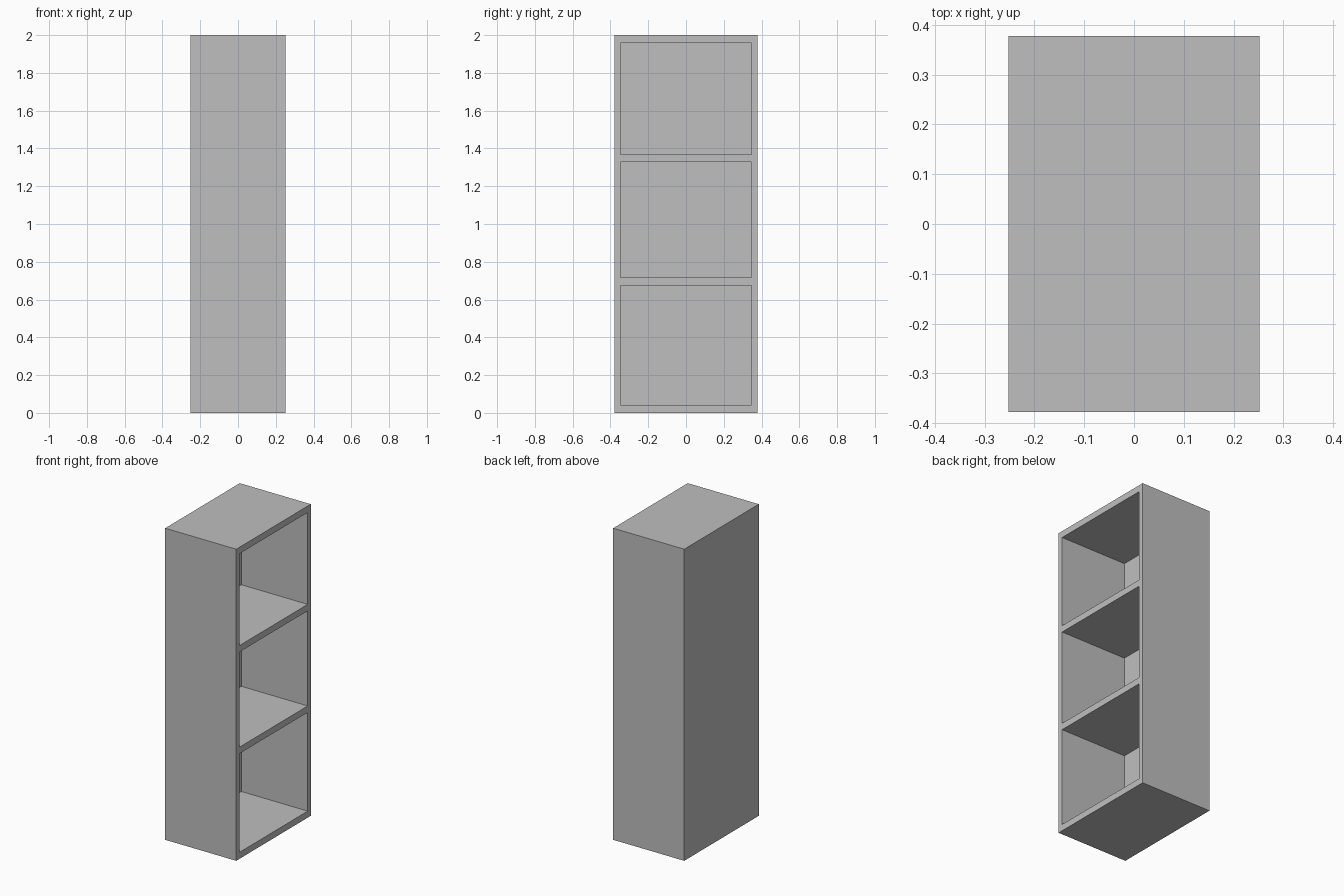
import bpy
import bmesh
from mathutils import Vector

cube = bpy.data.objects.get("Cube")
if cube:
    bpy.data.objects.remove(cube, do_unlink=True)

WIDTH, DEPTH, HEIGHT = 0.504, 0.756, 2.0
SIDE, BOARD, BACK = 0.031, 0.042, 0.033
# Floor and ceiling heights of each compartment
BAYS = [(BOARD, 0.675), (0.717, 1.327), (1.369, HEIGHT - BOARD)]

grey = bpy.data.materials.new("plain_grey")
grey.use_nodes = True
colour = (0.52, 0.52, 0.52, 1)
grey.diffuse_color = colour
grey.node_tree.nodes["Principled BSDF"].inputs["Base Color"].default_value = colour

# Solid block standing on the ground
bm = bmesh.new()
bmesh.ops.create_cube(bm, size=1)
bmesh.ops.scale(bm, vec=(WIDTH, DEPTH, HEIGHT), verts=bm.verts)
bmesh.ops.translate(bm, vec=(0, 0, HEIGHT / 2), verts=bm.verts)


def slice_block(point, normal):
    bmesh.ops.bisect_plane(bm, geom=bm.verts[:] + bm.edges[:] + bm.faces[:],
                           plane_co=point, plane_no=normal)


# Cut lines at the side panels and shelf boards
for side in (-1, 1):
    slice_block((0, side * (DEPTH / 2 - SIDE), 0), (0, 1, 0))
for bay in BAYS:
    for z in bay:
        slice_block((0, 0, z), (0, 0, 1))


def is_opening(face):
    c = face.calc_center_median()
    return (face.normal.x > 0.9 and abs(c.y) < DEPTH / 2 - SIDE
            and any(low < c.z < high for low, high in BAYS))


# Push the three compartments in, leaving a thin back panel
bm.normal_update()
openings = [f for f in bm.faces if is_opening(f)]
pushed = bmesh.ops.extrude_discrete_faces(bm, faces=openings)["faces"]
for face in pushed:
    bmesh.ops.translate(bm, vec=Vector((BACK - WIDTH, 0, 0)), verts=face.verts)
bmesh.ops.recalc_face_normals(bm, faces=bm.faces)

mesh = bpy.data.meshes.new("shelf_cabinet")
bm.to_mesh(mesh)
bm.free()
mesh.materials.append(grey)
cabinet = bpy.data.objects.new("shelf_cabinet", mesh)
bpy.context.collection.objects.link(cabinet)
